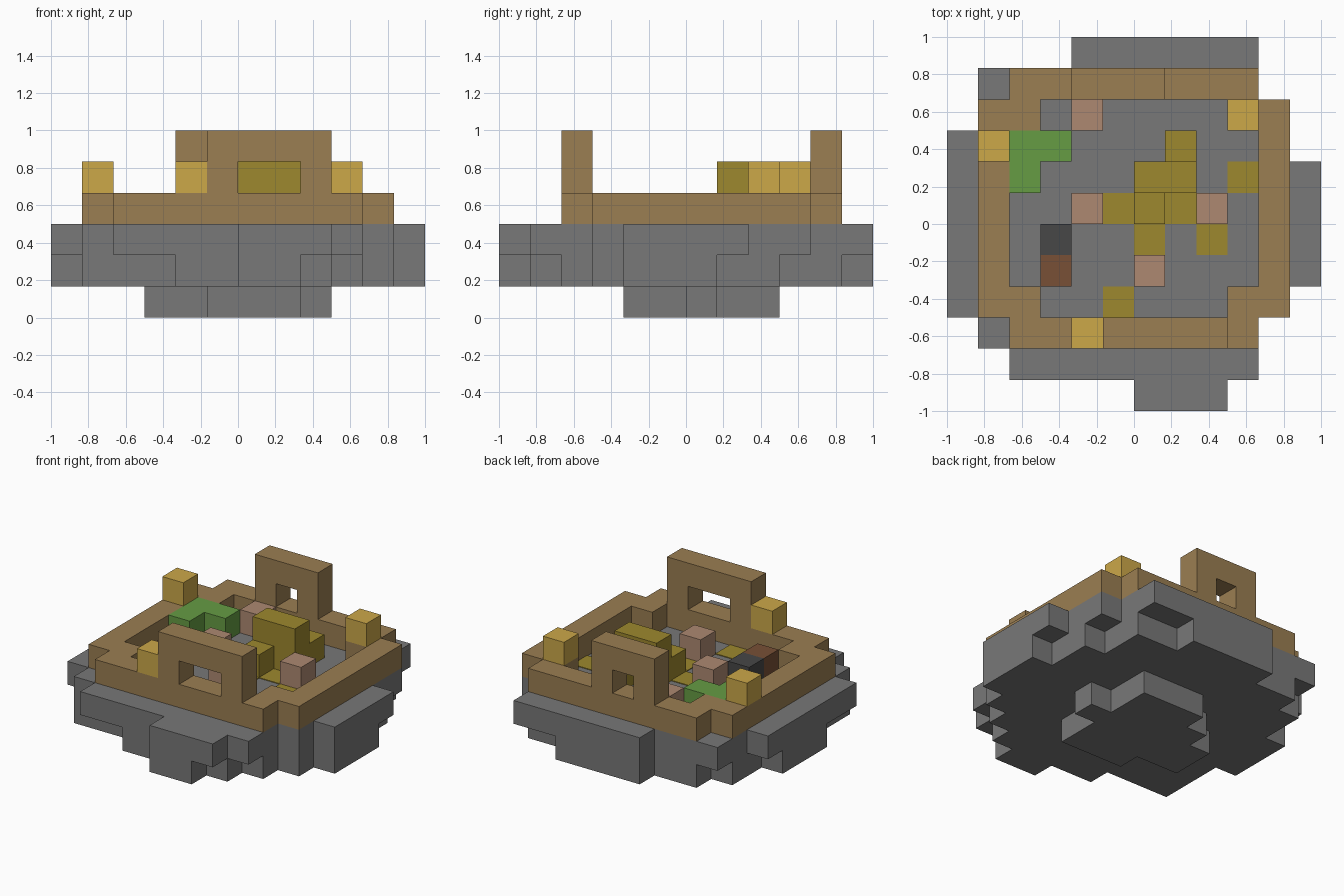
import bpy, bmesh
from mathutils import Vector

cube = bpy.data.objects.get("Cube")
if cube:
    bpy.data.objects.remove(cube, do_unlink=True)

U = 1 / 6  # block size; the grid is 12 x 12 blocks, cell (0, 0) at front -x corner


def material(name, rgb):
    linear = [((c / 255 + 0.055) / 1.055) ** 2.4 for c in rgb] + [1]
    m = bpy.data.materials.new(name)
    m.use_nodes = True
    m.diffuse_color = linear
    m.node_tree.nodes["Principled BSDF"].inputs["Base Color"].default_value = linear
    return m


stone = material("stone grey", (120, 120, 120))
plank = material("plank brown", (155, 126, 82))
lamp = material("lamp yellow", (204, 168, 73))
straw = material("straw olive", (157, 136, 46))
leaf = material("leaf green", (102, 156, 68))
clay = material("clay pink", (173, 137, 113))
coal = material("coal grey", (71, 71, 71))
wood = material("dark wood", (120, 80, 54))

SIDES = [Vector(d) for d in ((1, 0, 0), (-1, 0, 0), (0, 1, 0), (0, -1, 0), (0, 0, 1), (0, 0, -1))]


def blocks(name, cells, mat, thickness=1):
    """Merge grid cells into one shell, keeping only the exposed faces."""
    cells = set(cells)
    bm = bmesh.new()
    for cell in cells:
        for d in SIDES:
            if tuple(int(c + s) for c, s in zip(cell, d)) in cells:
                continue
            a = Vector((d.y, d.z, d.x))
            b = d.cross(a)
            mid = Vector(cell) + Vector((0.5, 0.5, 0.5)) + d / 2
            ring = [mid + (a * s + b * t) / 2 for s, t in ((-1, -1), (1, -1), (1, 1), (-1, 1))]
            for p in ring:
                p.z = cell[2] + (p.z - cell[2]) * thickness
            bm.faces.new([bm.verts.new(((p.x - 6) * U, (p.y - 6) * U, p.z * U)) for p in ring])
    bmesh.ops.remove_doubles(bm, verts=bm.verts, dist=0.0005)
    bmesh.ops.dissolve_limit(bm, angle_limit=0.01, verts=bm.verts, edges=bm.edges)
    mesh = bpy.data.meshes.new(name)
    bm.to_mesh(mesh)
    bm.free()
    mesh.materials.append(mat)
    obj = bpy.data.objects.new(name, mesh)
    bpy.context.collection.objects.link(obj)


def layer(z, first_row, runs):
    """One run of cells (first, last) for each row, going front to back."""
    return [(i, first_row + n, z) for n, (a, b) in enumerate(runs) for i in range(a, b + 1)]


# Stepped stone base: foot, middle and wide upper layer
foot = layer(0, 4, [(5, 7), (3, 7), (3, 8), (4, 7), (5, 7)])
middle = layer(1, 0, [(6, 7), (4, 8), (1, 9), (1, 10), (1, 11), (0, 11),
                      (0, 11), (0, 10), (1, 10), (1, 9), (2, 9), (4, 7)])
upper = layer(2, 0, [(6, 8), (2, 9), (1, 9), (0, 10)] + [(0, 11)] * 4
              + [(0, 10), (1, 10), (1, 9), (4, 9)])
blocks("stone_base", foot + middle + upper, stone)

# Plank rim, with an arch over the front and another over the back
rim = layer(3, 2, [(2, 9)] + [(1, 10)] * 7 + [(2, 9)])
court = layer(3, 3, [(3, 8)] + [(2, 9)] * 5 + [(3, 8)])


def arch(first, last, row):
    legs = [(first, row, 4), (last, row, 4)]
    return legs + [(i, row, 5) for i in range(first, last + 1)]


blocks("plank_rim", (set(rim) - set(court)) | {(9, 9, 3)} | set(arch(5, 8, 2) + arch(4, 6, 10)), plank)

# Lamps on the rim
for n, (i, j) in enumerate(((4, 2), (1, 8), (9, 9))):
    blocks(f"lamp_{n + 1}", [(i, j, 4)], lamp)

# Straw heap and loose straw on the floor
blocks("straw_heap", [(6, 7, 3), (7, 7, 3), (6, 7, 4), (7, 7, 4), (6, 6, 3), (7, 8, 3)], straw)
for n, (i, j) in enumerate(((5, 3), (6, 5), (8, 5), (5, 6), (7, 6), (9, 7))):
    blocks(f"straw_patch_{n + 1}", [(i, j, 3)], straw, 0.03)

# Clay blocks, bush, stove and chest
for n, (i, j) in enumerate(((6, 4), (4, 6), (8, 6), (4, 9))):
    blocks(f"clay_block_{n + 1}", [(i, j, 3)], clay)
blocks("bush", [(2, 7, 3), (2, 8, 3), (3, 8, 3)], leaf)
blocks("stove", [(3, 5, 3)], coal)
blocks("chest", [(3, 4, 3)], wood)
